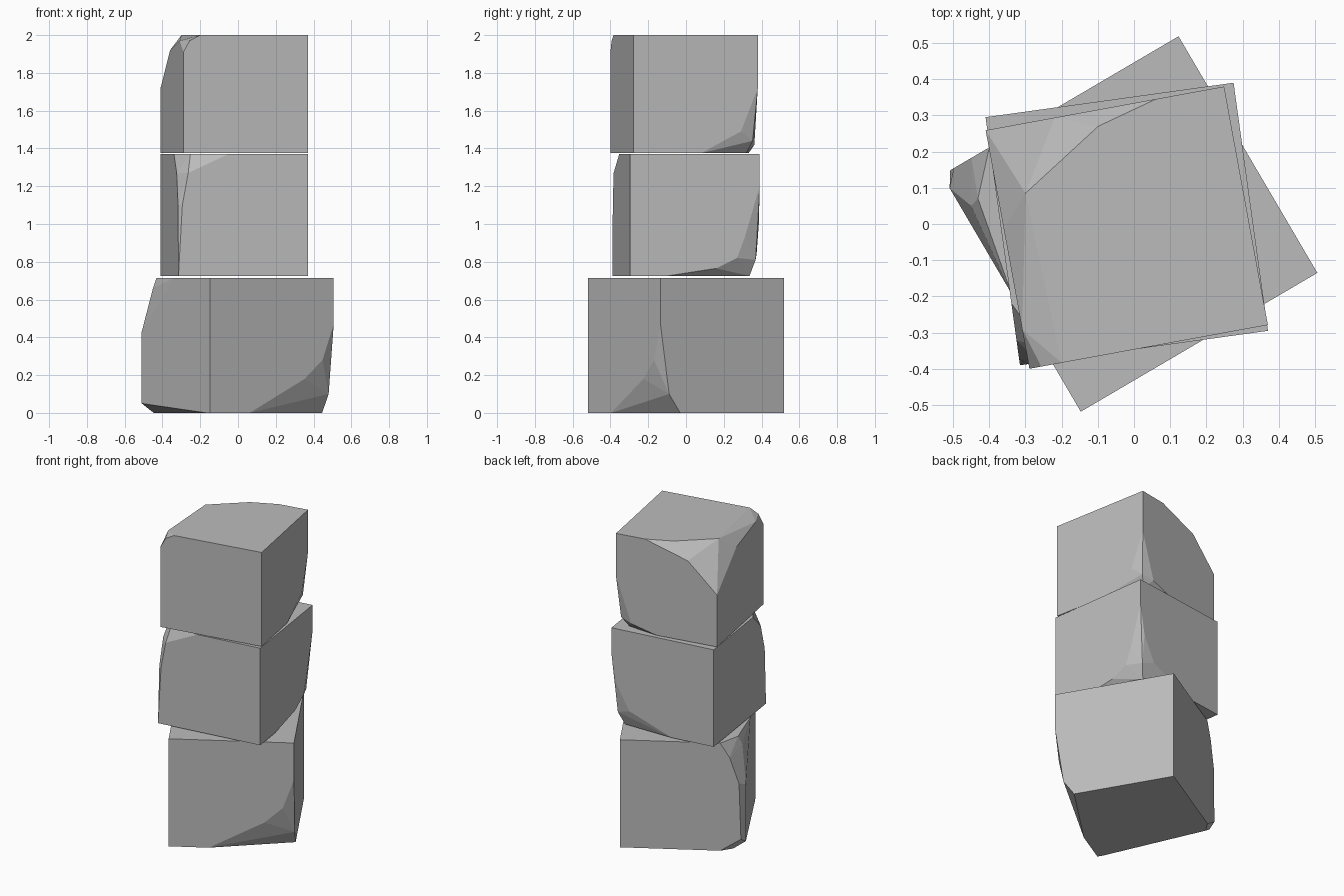
import bpy
import bmesh
from math import radians
from mathutils import Matrix

cube = bpy.data.objects.get("Cube")
if cube:
    bpy.data.objects.remove(cube, do_unlink=True)

STONE = (0.5, 0.5, 0.5, 1)
stone = bpy.data.materials.new("stone_grey")
stone.use_nodes = True
stone.diffuse_color = STONE
stone.node_tree.nodes["Principled BSDF"].inputs["Base Color"].default_value = STONE


def chipped_block(name, center, half, turn, low, high, chips):
    """Square block whose broken corners are replaced by fracture points.

    chips maps a corner (side x, side y, level) to points given as
    fractions of the half width across, and the true height.
    """
    bm = bmesh.new()
    for sx in (-1, 1):
        for sy in (-1, 1):
            for level, z in (("low", low), ("high", high)):
                points = chips.get((sx, sy, level), [(1, 1, z)])
                for px, py, pz in points:
                    bm.verts.new((px * sx * half, py * sy * half, pz))
    hull = bmesh.ops.convex_hull(bm, input=bm.verts)
    loose = {g for g in hull["geom_interior"] + hull["geom_unused"]
             if isinstance(g, bmesh.types.BMVert)}
    bmesh.ops.delete(bm, geom=list(loose), context="VERTS")
    bmesh.ops.dissolve_limit(bm, angle_limit=radians(1),
                             verts=bm.verts, edges=bm.edges)
    bm.transform(Matrix.Translation((*center, 0)) @ Matrix.Rotation(radians(turn), 4, "Z"))
    bmesh.ops.recalc_face_normals(bm, faces=bm.faces)
    mesh = bpy.data.meshes.new(name)
    bm.to_mesh(mesh)
    bm.free()
    mesh.materials.append(stone)
    obj = bpy.data.objects.new(name, mesh)
    bpy.context.collection.objects.link(obj)


# Bottom block: broken low on its right corner and along its left corner
B, T = 0, 0.715
chipped_block("bottom_block", (-0.012, 0), 0.379, 30.4, B, T, {
    (1, -1, "low"): [(1, 1, 0.47), (0.82, 1, 0.28), (0.53, 1, 0.18), (0.28, 1, 0.13),
                     (-0.36, 1, B), (1, 0.86, 0.1), (1, 0.68, B)],
    (-1, 1, "high"): [(1, 0, T), (0.86, 0.72, T), (0.72, 0.85, T), (0.6, 1, T),
                      (0.75, 1, 0.62), (0.93, 0.7, 0.66), (0.9, 1, 0.45), (1, 0.89, 0.43)],
    (-1, 1, "low"): [(1, 0.89, 0.05), (0.93, 1, 0.08), (0.8, 0.9, B),
                     (1, -0.9, B), (0.6, 1, B)],
})

# Middle block: broken low at the back and worn along the front left edge
B, T = 0.725, 1.37
chipped_block("middle_block", (-0.02, 0), 0.346, 7.9, B, T, {
    (1, 1, "low"): [(1, 1, 1.2), (1, 0.86, 1.05), (1, 0.77, 0.93), (1, 0.65, 0.82),
                    (1, 0.33, 0.765), (1, -0.43, B), (0.9, 0.95, 0.81), (0.8, 0.87, B),
                    (0.9, 1, 1.0), (0.65, 1, 0.84), (-0.18, 1, B)],
    (-1, -1, "high"): [(0.23, 1, T), (0.8, 0.88, T), (1, 0.5, T), (0.85, 1, 1.27),
                       (1, 0.8, 1.27), (0.94, 1, 1.1), (1, 0.95, 1.1),
                       (0.88, 1, 0.85), (1, 0.92, 0.85)],
    (-1, -1, "low"): [(1, 1, B)],
})

# Top block: large break at the upper back left, small ones beside it
B, T = 1.375, 2.0
chipped_block("top_block", (-0.02, -0.01), 0.335, 10.4, B, T, {
    (-1, 1, "high"): [(1, 1, 1.72), (0.42, 1, 1.91), (-0.43, 1, T), (0.08, 0.865, T),
                      (0.77, 0.43, T), (1, 0.17, 1.92)],
    (-1, -1, "high"): [(0.74, 0.74, T), (0.73, 1, T), (0.9, 1, 1.97),
                       (1, 0.67, 1.97), (1, 1, 1.91)],
    (1, 1, "low"): [(1, 1, 1.72), (1, 0.73, 1.49), (1, 0.09, B), (0.93, 0.93, 1.44),
                    (0.8, 0.85, B), (0.7, 1, 1.42), (0.2, 1, B)],
})
